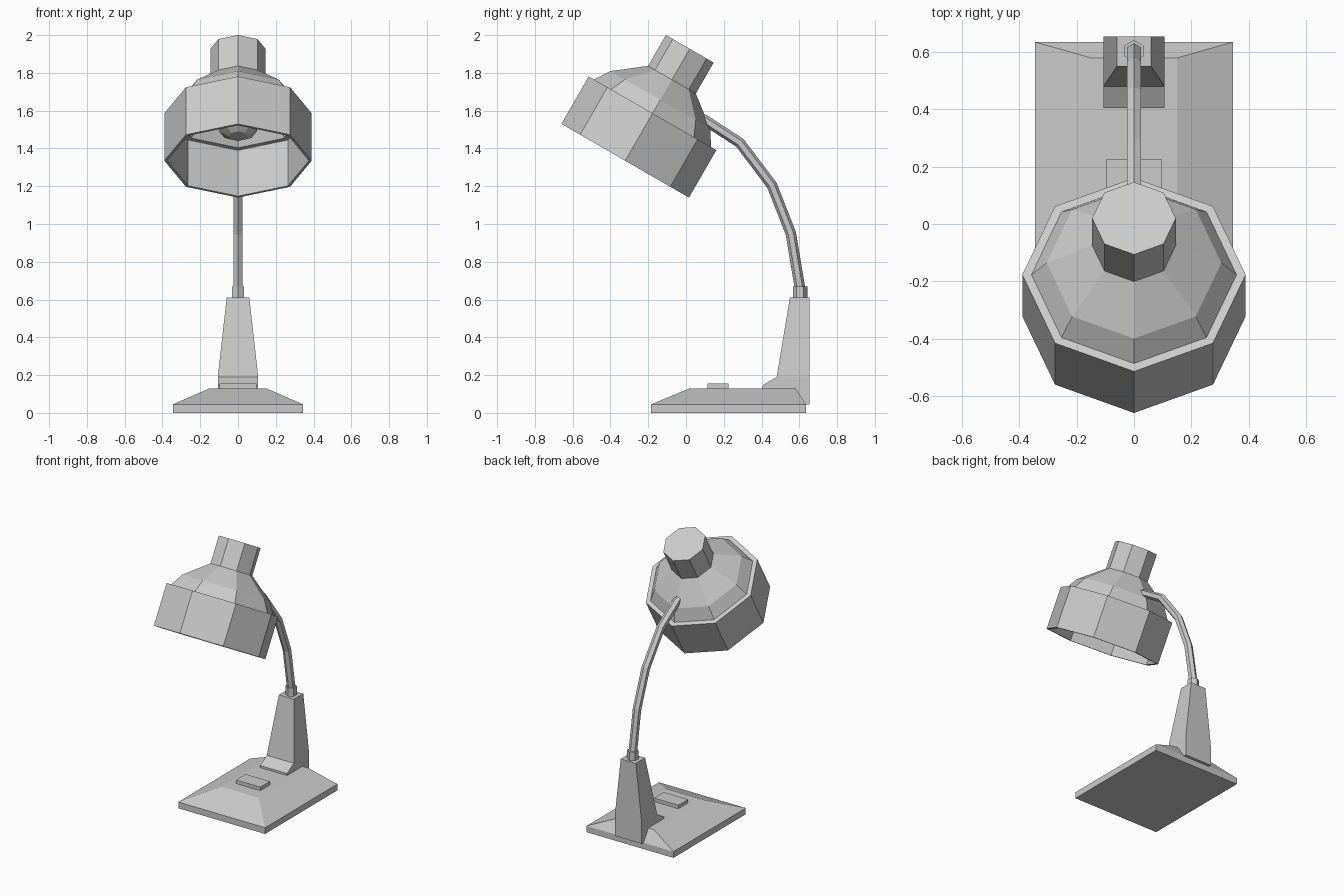
import bpy
import bmesh
from math import sin, cos, pi, radians
from mathutils import Vector

cube = bpy.data.objects.get("Cube")
if cube:
    bpy.data.objects.remove(cube, do_unlink=True)

grey = bpy.data.materials.new("light grey")
grey.use_nodes = True
grey.diffuse_color = (0.6, 0.6, 0.6, 1)
grey.node_tree.nodes["Principled BSDF"].inputs["Base Color"].default_value = (0.6, 0.6, 0.6, 1)


def loft(name, rings):
    """Skin a stack of equal-sized rings and cap both ends."""
    bm = bmesh.new()
    loops = [[bm.verts.new(p) for p in ring] for ring in rings]
    n = len(loops[0])
    for a, b in zip(loops, loops[1:]):
        for i in range(n):
            j = (i + 1) % n
            bm.faces.new((a[i], a[j], b[j], b[i]))
    bm.faces.new(loops[0][::-1])
    bm.faces.new(loops[-1])
    bmesh.ops.recalc_face_normals(bm, faces=bm.faces)
    mesh = bpy.data.meshes.new(name)
    bm.to_mesh(mesh)
    bm.free()
    mesh.materials.append(grey)
    obj = bpy.data.objects.new(name, mesh)
    bpy.context.collection.objects.link(obj)
    return obj


def rect(half_x, y0, y1, z):
    return [(-half_x, y0, z), (half_x, y0, z), (half_x, y1, z), (-half_x, y1, z)]


def polygon(sides, radius, z, turn=0.0):
    angles = [turn + 2 * pi * i / sides for i in range(sides)]
    return [(radius * cos(a), radius * sin(a), z) for a in angles]


def tube(name, path, radius, sides=6):
    """Sweep a polygon along a path lying in the x = 0 plane."""
    points = [Vector((0, y, z)) for y, z in path]
    rings = []
    for i, p in enumerate(points):
        before = (p - points[i - 1]).normalized() if i > 0 else Vector()
        after = (points[i + 1] - p).normalized() if i < len(points) - 1 else Vector()
        along = (before + after).normalized()
        side = Vector((1, 0, 0))
        up = along.cross(side)
        rings.append([p + radius * (side * sin(2 * pi * k / sides) + up * cos(2 * pi * k / sides))
                      for k in range(sides)])
    return loft(name, rings)


# Base plate with sloped edges, and the switch on top
loft("base", [rect(0.345, -0.185, 0.635, 0), rect(0.345, -0.185, 0.635, 0.045),
              rect(0.15, 0.02, 0.58, 0.13)])
loft("switch", [rect(0.097, 0.115, 0.225, 0.12), rect(0.097, 0.115, 0.225, 0.155)])

# Tapered stand with its sloping foot
loft("stand", [rect(0.107, 0.405, 0.655, 0.045), rect(0.107, 0.405, 0.655, 0.145),
               rect(0.107, 0.48, 0.655, 0.19), rect(0.06, 0.55, 0.655, 0.61)])

# Collar and bent arm
collar = loft("collar", [polygon(6, 0.038, z, pi / 6) for z in (0.6, 0.67)])
collar.location.y = 0.604
tube("arm", [(0.605, 0.65), (0.555, 0.95), (0.455, 1.205), (0.285, 1.43), (0.1, 1.55), (0.04, 1.57)], 0.028)

# Eight-sided shade shell, from the closed cap down the outside and back up inside
shade_profile = [(0.146, 0.684), (0.146, 0.495), (0.305, 0.372), (0.358, 0.29), (0.39, 0.29),
                 (0.39, 0), (0.375, 0), (0.375, 0.28), (0.348, 0.28), (0.295, 0.36), (0.135, 0.48)]
shade = loft("shade", [polygon(8, r, z) for r, z in shade_profile])

# Bulb hanging inside the shade
bulb_profile = [(0.05, 0.15), (0.1, 0.18), (0.1, 0.25), (0.06, 0.38), (0.06, 0.5)]
bulb = loft("bulb", [polygon(8, r, z) for r, z in bulb_profile])

# Tilt the head forward
for part in (shade, bulb):
    part.location = (0, -0.322, 1.335)
    part.rotation_euler.x = radians(-30)
